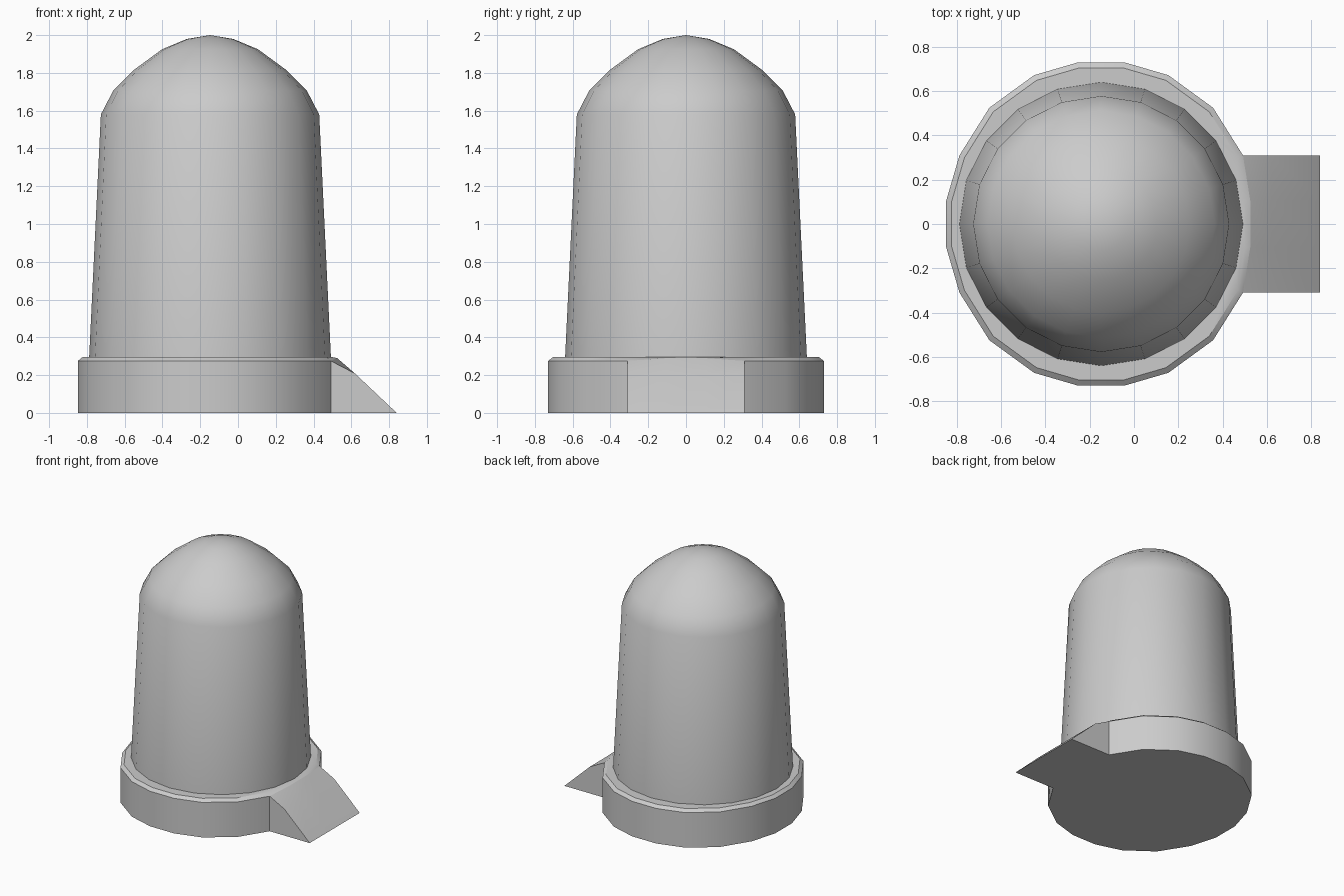
import bpy, bmesh, math

if "Cube" in bpy.data.objects:
    bpy.data.objects.remove(bpy.data.objects["Cube"])

CX = -0.148   # axis of the round parts
N = 20        # sides


def finish(name, bm, angle=35):
    bmesh.ops.recalc_face_normals(bm, faces=bm.faces)
    me = bpy.data.meshes.new(name)
    bm.to_mesh(me)
    bm.free()
    ob = bpy.data.objects.new(name, me)
    bpy.context.collection.objects.link(ob)
    bpy.ops.object.select_all(action='DESELECT')
    ob.select_set(True)
    bpy.context.view_layer.objects.active = ob
    bpy.ops.object.shade_smooth_by_angle(angle=math.radians(angle))


def add_ring(bm, pts):
    return [bm.verts.new(p) for p in pts]


def bridge(bm, a, b, skip=()):
    for i in range(len(a)):
        if i not in skip:
            j = (i + 1) % len(a)
            bm.faces.new((a[i], a[j], b[j], b[i]))


def circle(r, z):
    return [(CX + r * math.cos(2 * math.pi * i / N),
             r * math.sin(2 * math.pi * i / N), z) for i in range(N)]


# base outline: one quarter mirrored to all four, counter-clockwise
quarter = [(.70, .105), (.64, .31), (.505, .525), (.303, .672), (.104, .73)]
half = quarter + [(-x, y) for x, y in reversed(quarter)]
outline = half + [(x, -y) for x, y in reversed(half)]


def base_ring(scale, z):
    pts = []
    for x, y in outline:
        front = x > .69                      # verts where the wedge joins
        px = .673 if front else x
        lift = .015 if front and z == .275 else 0
        pts.append((CX + px * scale, y * scale, z + lift))
    return pts


# base collar with bevelled rim; sides behind the wedge are left open
bm = bmesh.new()
low = add_ring(bm, base_ring(1, 0))
high = add_ring(bm, base_ring(1, .275))
rim = add_ring(bm, base_ring(.965, .295))
inner = add_ring(bm, circle(.64, .295))
bm.faces.new(low)
bridge(bm, low, high, skip=(0, 18, 19))
bridge(bm, high, rim)
inner = inner[:]
bridge(bm, rim, inner[1:] + inner[:1])
finish("base_collar", bm)

# tapered body and dome
bm = bmesh.new()
profile = [(.64, .295), (.578, 1.58), (.513, 1.705), (.40, 1.818),
           (.254, 1.925), (.122, 1.98)]
rings = [add_ring(bm, circle(r, z)) for r, z in profile]
for a, b in zip(rings, rings[1:]):
    bridge(bm, a, b)
top = bm.verts.new((CX, 0, 2))
for i in range(N):
    bm.faces.new((rings[-1][i], rings[-1][(i + 1) % N], top))
finish("domed_body", bm)

# wedge foot growing from the right side of the collar
bm = bmesh.new()
cols = []
for y in (-.31, -.105, .105, .31):
    edge = abs(y) > .2
    x, z = (CX + .64, .275) if edge else (CX + .673, .29)
    cols.append(add_ring(bm, [(x, y, 0), (.84, y, 0), (.62, y, .208), (x, y, z)]))
for a, b in zip(cols, cols[1:]):
    for k in range(3):
        bm.faces.new((a[k], a[k + 1], b[k + 1], b[k]))
bm.faces.new(cols[0])
bm.faces.new(cols[-1])
finish("wedge_foot", bm)
